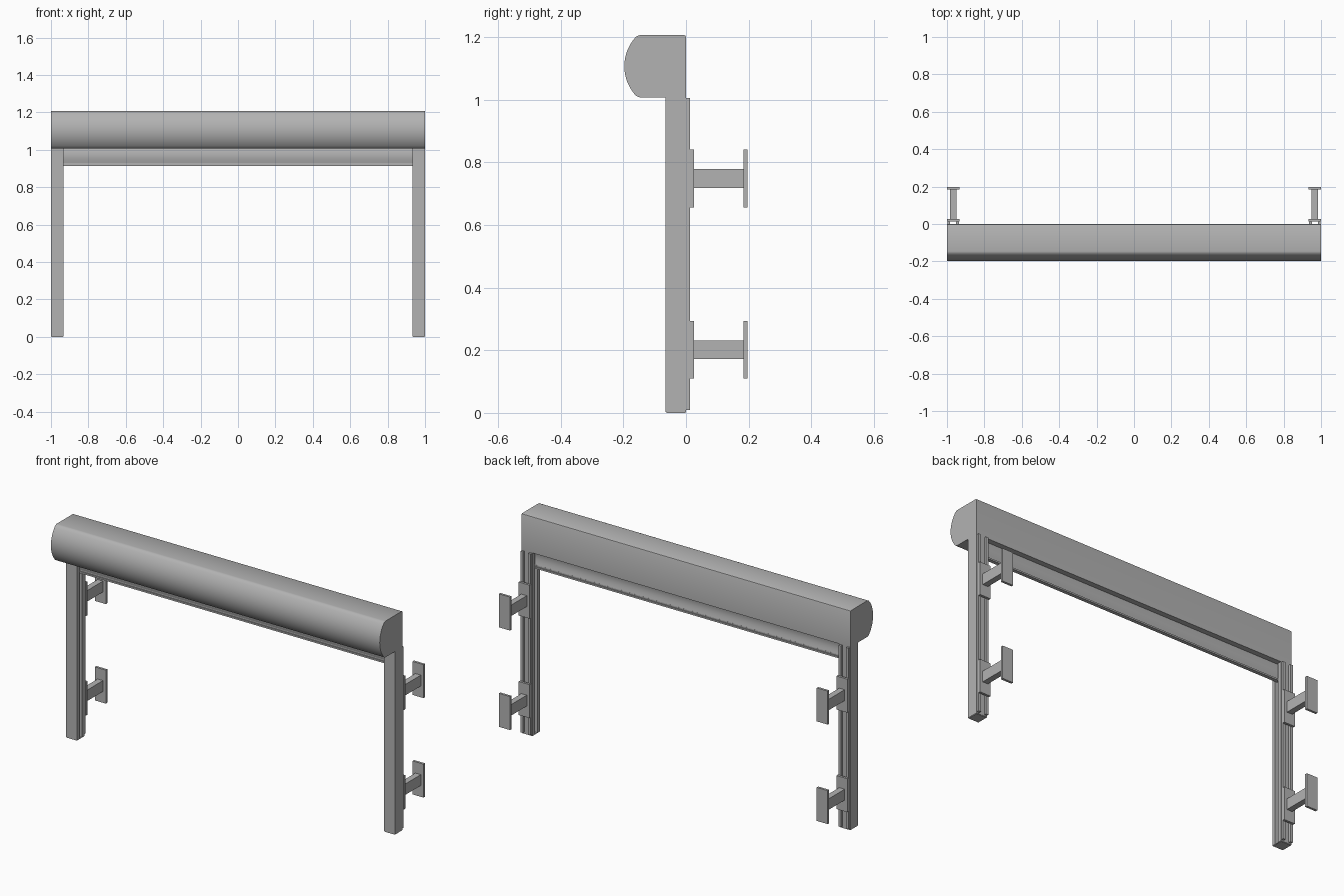
import bpy, bmesh, math
from mathutils import Vector

if "Cube" in bpy.data.objects:
    bpy.data.objects.remove(bpy.data.objects["Cube"], do_unlink=True)

grey = bpy.data.materials.new("aluminium grey")
grey.use_nodes = True
COLOR = (0.45, 0.45, 0.45, 1)
grey.diffuse_color = COLOR
grey.node_tree.nodes["Principled BSDF"].inputs["Base Color"].default_value = COLOR


def extrude(name, points, offset, smooth=False, mirror=False):
    """Closed 3D outline swept along offset, optionally mirrored across x = 0."""
    bm = bmesh.new()
    face = bm.faces.new([bm.verts.new(p) for p in points])
    swept = bmesh.ops.extrude_face_region(bm, geom=[face], use_keep_orig=True)
    moved = [g for g in swept["geom"] if isinstance(g, bmesh.types.BMVert)]
    bmesh.ops.translate(bm, verts=moved, vec=Vector(offset))
    bmesh.ops.recalc_face_normals(bm, faces=bm.faces)
    mesh = bpy.data.meshes.new(name)
    bm.to_mesh(mesh)
    bm.free()
    mesh.materials.append(grey)
    ob = bpy.data.objects.new(name, mesh)
    bpy.context.collection.objects.link(ob)
    if mirror:
        ob.modifiers.new("other_side", "MIRROR")
    if smooth:
        bpy.ops.object.select_all(action="DESELECT")
        ob.select_set(True)
        bpy.context.view_layer.objects.active = ob
        bpy.ops.object.shade_smooth_by_angle(angle=math.radians(35))
    return ob


def box(name, x, y, z, mirror=True):
    pts = [(x[0], y[0], z[0]), (x[1], y[0], z[0]), (x[1], y[1], z[0]), (x[0], y[1], z[0])]
    return extrude(name, pts, (0, 0, z[1] - z[0]), mirror=mirror)


# Shutter housing: flat back, top and bottom with a bowed front
Z_LOW, Z_TOP, Z_MID = 1.008, 1.207, 1.1075
R, CY = 0.138, -0.059
profile = [(0, Z_LOW), (0, Z_TOP - 0.006), (-0.002, Z_TOP - 0.002), (-0.006, Z_TOP), (-0.146, Z_TOP),
           (-0.152, Z_TOP - 0.001)]
for i in range(21):
    a = math.radians(43 - 86 * i / 20)
    profile.append((CY - R * math.cos(a), Z_MID + R * math.sin(a)))
profile += [(-0.152, Z_LOW + 0.001), (-0.146, Z_LOW)]
extrude("shutter_housing", [(-0.993, y, z) for y, z in profile], (1.986, 0, 0), smooth=True)
extrude("housing_end_caps", [(0.993, y, z) for y, z in profile], (0.007, 0, 0), smooth=True, mirror=True)

# Guide posts with a slot in the inner face
post = [(0.934, -0.065), (1, -0.065), (1, 0), (0.934, 0),
        (0.934, -0.022), (0.965, -0.022), (0.965, -0.044), (0.934, -0.044)]
extrude("guide_posts", [(x, y, 0.003) for x, y in post], (0, 0, 1.005), mirror=True)
box("post_feet", (0.936, 0.998), (-0.063, -0.002), (0, 0.003))

# Twin mounting strips on the back of each post
box("inner_mounting_strips", (0.936, 0.951), (0, 0.013), (0.01, 1.006))
box("outer_mounting_strips", (0.983, 0.998), (0, 0.013), (0.01, 1.006))

# Wall brackets: clamp plate, arm and wall plate
for label, z in (("lower", 0.202), ("upper", 0.749)):
    box(label + "_clamp_plates", (0.933, 1.0), (0.013, 0.026), (z - 0.092, z + 0.092))
    box(label + "_bracket_arms", (0.95, 0.983), (0.026, 0.184), (z - 0.03, z + 0.03))
    box(label + "_wall_plates", (0.933, 1.0), (0.184, 0.197), (z - 0.092, z + 0.092))

# Visible curtain slat, gently curved, and the bottom bar
slat = []
for side in (1, -1):
    for i in range(9):
        t = i / 8 if side == 1 else 1 - i / 8
        slat.append((-0.033 - side * 0.004 - 0.007 * math.sin(math.pi * t), 0.93 + 0.082 * t))
extrude("curtain_slat", [(-0.96, y, z) for y, z in slat], (1.92, 0, 0), smooth=True)
box("bottom_bar_neck", (-0.96, 0.96), (-0.037, -0.029), (0.922, 0.931), mirror=False)
box("bottom_bar", (-0.945, 0.945), (-0.043, -0.023), (0.914, 0.923), mirror=False)
